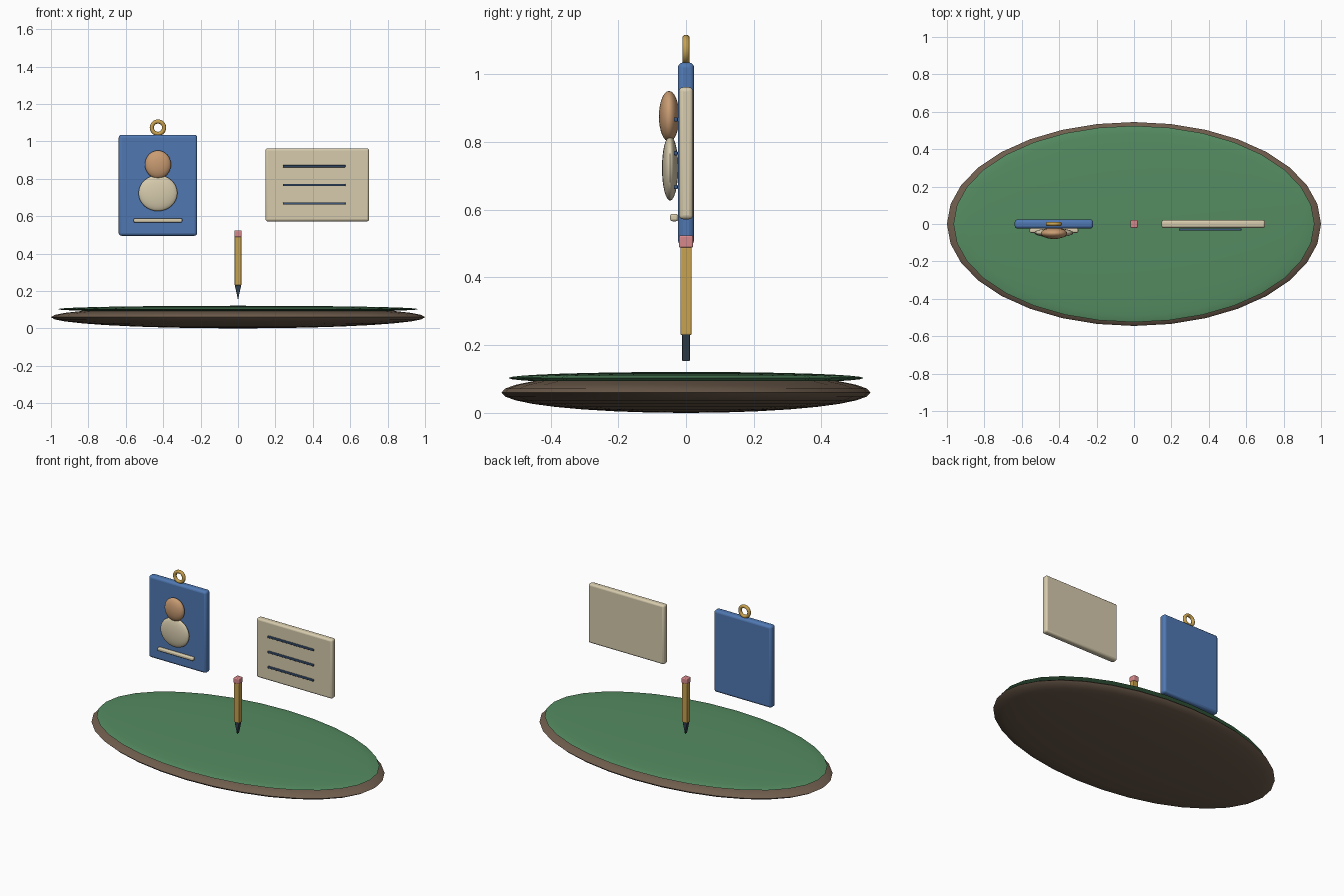
import bpy, bmesh, math

if "Cube" in bpy.data.objects:
    bpy.data.objects.remove(bpy.data.objects["Cube"])


def material(name, rgb):
    m = bpy.data.materials.new(name)
    m.diffuse_color = (*rgb, 1)
    m.use_nodes = True
    m.node_tree.nodes["Principled BSDF"].inputs["Base Color"].default_value = m.diffuse_color
    return m


BROWN = material("brown", (0.16, 0.11, 0.075))
GREEN = material("green", (0.09, 0.26, 0.12))
BLUE = material("blue", (0.08, 0.19, 0.45))
CREAM = material("cream", (0.68, 0.60, 0.42))
SKIN = material("tan", (0.58, 0.33, 0.17))
GOLD = material("gold", (0.58, 0.36, 0.08))
PINK = material("pink", (0.68, 0.25, 0.26))
DARK = material("dark", (0.03, 0.05, 0.07))
INK = material("ink", (0.05, 0.10, 0.20))


def finish(name, mat):
    o = bpy.context.object
    o.name = name
    o.data.materials.append(mat)
    bpy.ops.object.shade_smooth_by_angle(angle=math.radians(40))
    return o


def bevel(o, width):
    m = o.modifiers.new("bevel", 'BEVEL')
    m.width = width
    m.segments = 3


def block(name, loc, size, mat, r):
    bpy.ops.mesh.primitive_cube_add(size=1, location=loc)
    bpy.context.object.scale = size
    bpy.ops.object.transform_apply(location=False, rotation=False, scale=True)
    bevel(finish(name, mat), r)


def ellipsoid(name, loc, radii, mat):
    bpy.ops.mesh.primitive_uv_sphere_add(segments=32, ring_count=16, location=loc)
    bpy.context.object.scale = radii
    bpy.ops.object.transform_apply(location=False, rotation=False, scale=True)
    finish(name, mat)


# Oval base with green top
ellipsoid("base", (0, 0, 0.06), (1.0, 0.545, 0.06), BROWN)
ellipsoid("base_top", (0, 0, 0.103), (0.965, 0.525, 0.018), GREEN)

# Badge with hanging ring, portrait and name bar
BX = -0.428
block("badge", (BX, 0, 0.765), (0.42, 0.048, 0.54), BLUE, 0.015)
bpy.ops.mesh.primitive_torus_add(location=(BX, 0, 1.073), rotation=(math.pi / 2, 0, 0),
                                 major_radius=0.033, minor_radius=0.011,
                                 major_segments=32, minor_segments=12)
finish("badge_ring", GOLD)
ellipsoid("portrait_head", (BX, -0.05, 0.876), (0.07, 0.03, 0.075), SKIN)
ellipsoid("portrait_body", (BX, -0.047, 0.723), (0.104, 0.024, 0.096), CREAM)
block("badge_bar", (BX, -0.035, 0.577), (0.26, 0.024, 0.022), CREAM, 0.007)

# Card with ruled lines
block("card", (0.424, 0, 0.767), (0.554, 0.042, 0.39), CREAM, 0.012)
for i in range(3):
    block(f"card_line_{i + 1}", (0.407, -0.03, 0.667 + 0.1 * i),
          (0.335, 0.012, 0.012), INK, 0.003)

# Pencil: shaft, eraser and wedge tip
block("pencil_shaft", (0, 0, 0.36), (0.037, 0.033, 0.26), GOLD, 0.004)
block("pencil_eraser", (0, 0, 0.506), (0.039, 0.042, 0.036), PINK, 0.005)
bm = bmesh.new()
f = bm.faces.new([bm.verts.new((x, -0.012, z))
                  for x, z in ((-0.018, 0.235), (0, 0.152), (0.018, 0.235))])
ext = bmesh.ops.extrude_face_region(bm, geom=[f])
bmesh.ops.translate(bm, vec=(0, 0.024, 0),
                    verts=[v for v in ext["geom"] if isinstance(v, bmesh.types.BMVert)])
bmesh.ops.recalc_face_normals(bm, faces=bm.faces)
mesh = bpy.data.meshes.new("pencil_tip")
bm.to_mesh(mesh)
bm.free()
tip = bpy.data.objects.new("pencil_tip", mesh)
bpy.context.collection.objects.link(tip)
mesh.materials.append(DARK)
bevel(tip, 0.002)
